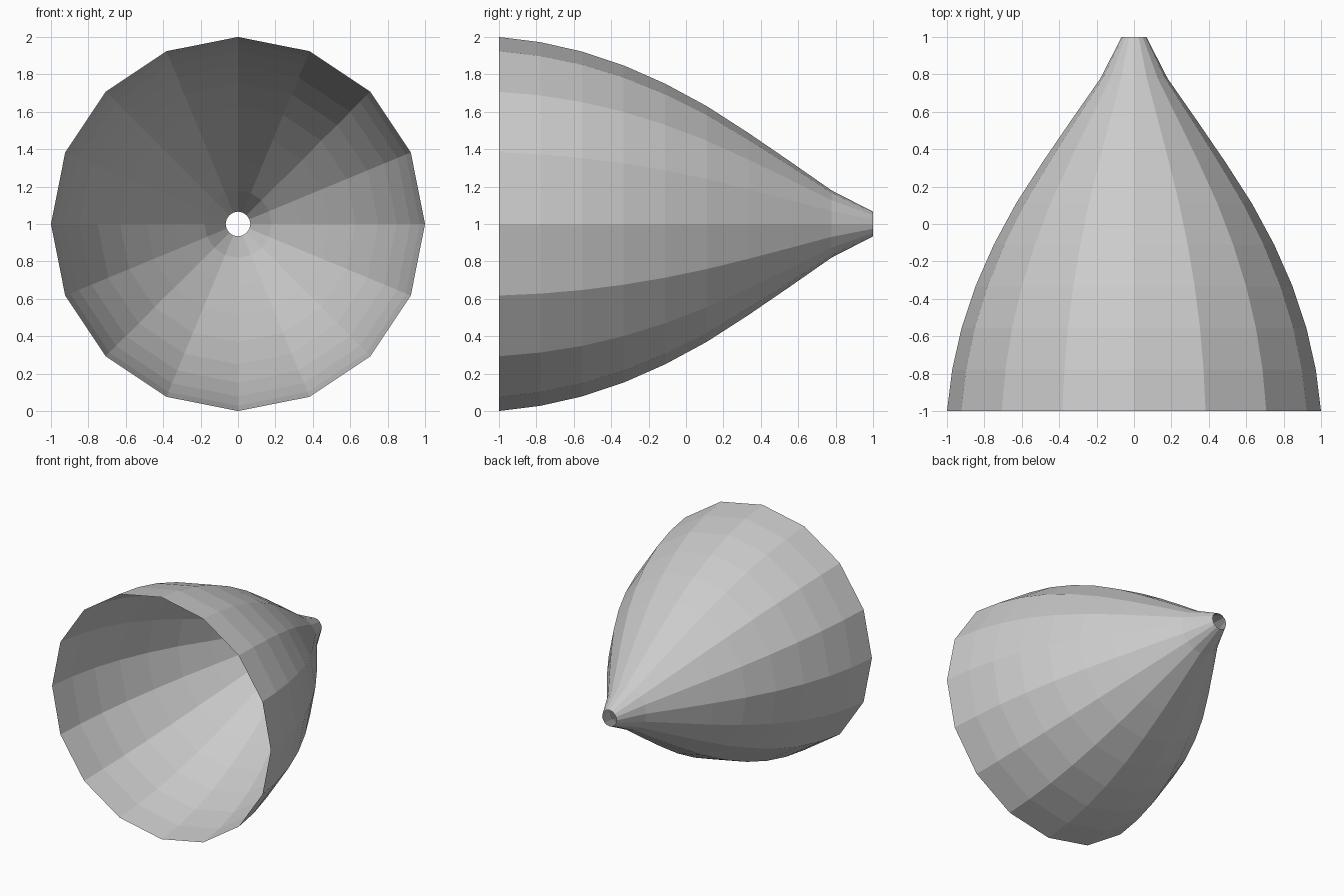
import bpy, bmesh
from math import cos, sin, pi

if "Cube" in bpy.data.objects:
    bpy.data.objects.remove(bpy.data.objects["Cube"])

SIDES = 16
AXIS_Z = 1.0
# radii of evenly spaced rings from the open mouth to the small tip hole
RADII = [1.0, 0.972, 0.922, 0.848, 0.75, 0.63, 0.487, 0.335, 0.18, 0.066]


def ring(bm, y, r):
    return [bm.verts.new((r * cos(2 * pi * i / SIDES), y,
                          AXIS_Z + r * sin(2 * pi * i / SIDES)))
            for i in range(SIDES)]


# single-walled bell shell, open at both ends
bm = bmesh.new()
last = len(RADII) - 1
rings = [ring(bm, -1 + 2 * k / last, r) for k, r in enumerate(RADII)]
for a, b in zip(rings, rings[1:]):
    for i in range(SIDES):
        j = (i + 1) % SIDES
        bm.faces.new((a[i], b[i], b[j], a[j]))
bmesh.ops.recalc_face_normals(bm, faces=bm.faces)

mesh = bpy.data.meshes.new("bell_shell")
bm.to_mesh(mesh)
bm.free()
shell = bpy.data.objects.new("bell_shell", mesh)
bpy.context.collection.objects.link(shell)
